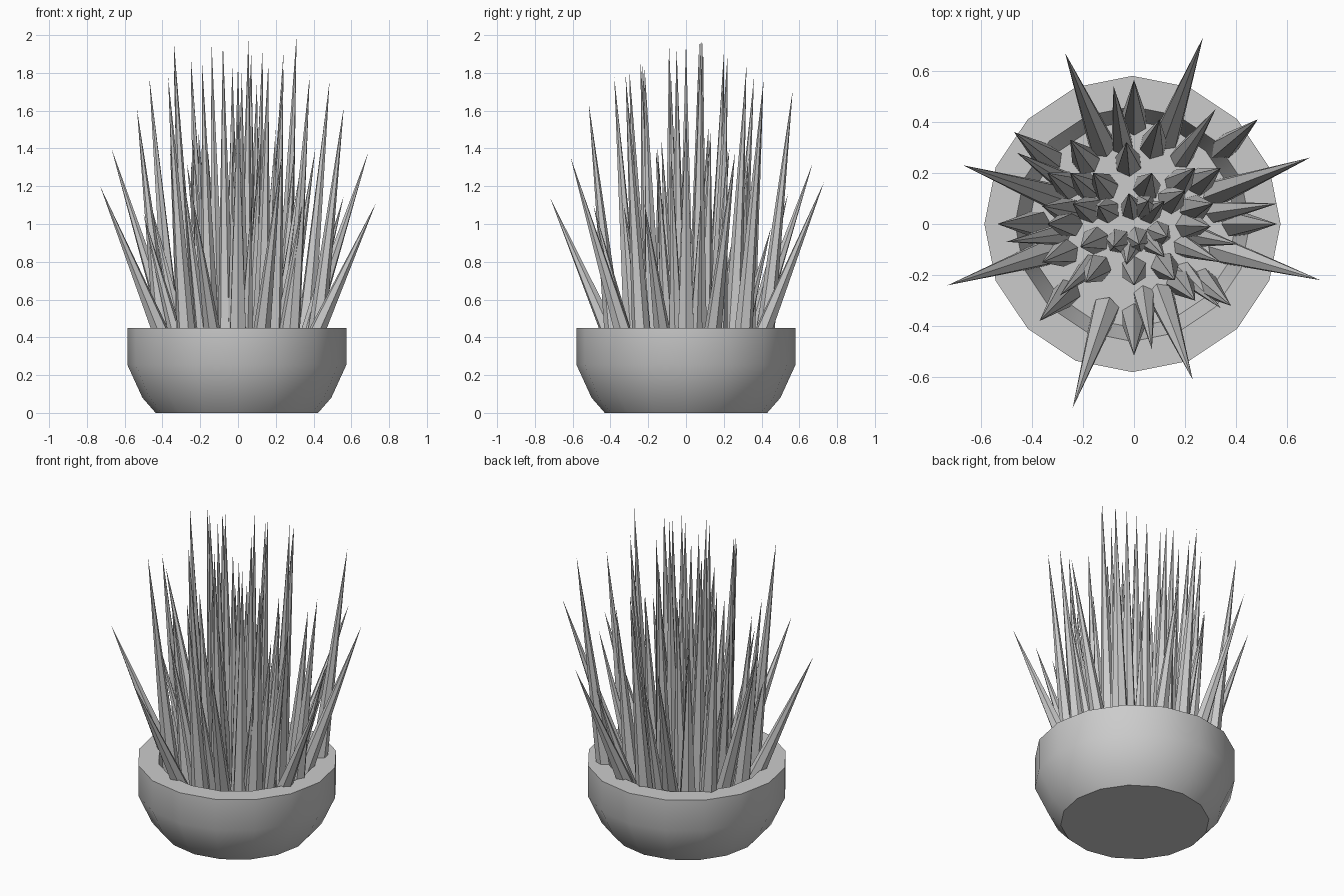
import bpy, bmesh, math
from mathutils import Vector, Matrix

default_cube = bpy.data.objects.get("Cube")
if default_cube:
    bpy.data.objects.remove(default_cube, do_unlink=True)

FLOOR = 0.27
SPIKE_BASE = FLOOR - 0.01


def make_material(name, value):
    mat = bpy.data.materials.new(name)
    mat.use_nodes = True
    colour = (value, value, value, 1)
    mat.diffuse_color = colour
    mat.node_tree.nodes["Principled BSDF"].inputs["Base Color"].default_value = colour
    return mat


grey = make_material("light grey", 0.6)


def finish(name, bm):
    """Turn a bmesh into a named, linked object."""
    bmesh.ops.recalc_face_normals(bm, faces=bm.faces)
    mesh = bpy.data.meshes.new(name)
    bm.to_mesh(mesh)
    bm.free()
    mesh.materials.append(grey)
    obj = bpy.data.objects.new(name, mesh)
    bpy.context.collection.objects.link(obj)
    return obj


def lathe(name, profile, sides):
    """Revolve a radius/height profile and cap both ends."""
    bm = bmesh.new()
    rings = []
    for radius, z in profile:
        angles = [math.tau * i / sides for i in range(sides)]
        rings.append([bm.verts.new((radius * math.cos(a), radius * math.sin(a), z))
                      for a in angles])
    for low, high in zip(rings, rings[1:]):
        for i in range(sides):
            j = (i + 1) % sides
            bm.faces.new((low[i], low[j], high[j], high[i]))
    bm.faces.new(rings[0])
    bm.faces.new(rings[-1])
    return finish(name, bm)


def add_spike(bm, base, tip, radius):
    """Add one six-sided cone leaning from base to tip."""
    axis = tip - base
    turn = axis.to_track_quat('Z', 'Y').to_matrix().to_4x4()
    middle = Matrix.Translation((base + tip) / 2)
    bmesh.ops.create_cone(bm, cap_ends=True, segments=6, radius1=radius, radius2=0,
                          depth=axis.length, matrix=middle @ turn)


def spikes(name, tips, root, radius):
    """Each spike starts at a fraction (root) of its tip's distance from the centre."""
    bm = bmesh.new()
    for x, y, z in tips:
        add_spike(bm, Vector((x * root, y * root, SPIKE_BASE)), Vector((x, y, z)), radius)
    return finish(name, bm)


# Pot: rounded bowl with a thick flat rim, tapered inside wall and flat floor
pot = lathe("pot", [(0.43, 0), (0.50, 0.08), (0.58, 0.255), (0.58, 0.45),
                    (0.46, 0.45), (0.405, FLOOR)], 16)
pot.data.shade_smooth()
pot.data.set_sharp_from_angle(angle=math.radians(35))
pot.location.x = -0.006

# Outermost spikes, splayed over the rim
spikes("splayed_spikes", [
    (0.69, 0.26, 1.38), (0.27, 0.73, 1.22), (-0.27, 0.67, 1.32), (-0.67, 0.23, 1.40),
    (-0.73, -0.24, 1.20), (-0.24, -0.72, 1.14), (0.23, -0.61, 1.35), (0.73, -0.22, 1.11)],
    0.465, 0.055)

# Tall outer spikes
spikes("outer_spikes", [
    (0.56, 0, 1.62), (0.485, 0.41, 1.76), (0, 0.565, 1.71), (-0.47, 0.36, 1.78),
    (-0.535, 0, 1.61), (-0.37, -0.38, 1.78), (0, -0.515, 1.64), (0.38, -0.32, 1.79)],
    0.71, 0.055)

# Short spikes between the tall ones
spikes("short_spikes", [
    (0.56, 0.08, 1.15), (0.32, 0.45, 0.98), (-0.08, 0.54, 1.16), (-0.46, 0.28, 1.10),
    (-0.50, -0.07, 1.05), (-0.29, -0.28, 1.25), (0.07, -0.49, 1.10), (0.34, -0.33, 1.10),
    (0.41, -0.08, 1.40), (0.34, -0.15, 1.35)],
    0.58, 0.045)

# Tall middle spikes
spikes("middle_spikes", [
    (0.31, 0.08, 2.0), (0.34, 0.22, 1.40), (0.10, 0.41, 1.75), (-0.03, 0.32, 1.84),
    (-0.25, 0.33, 1.35), (-0.34, 0.20, 1.84), (-0.34, 0, 1.97), (-0.36, -0.15, 1.40),
    (-0.19, -0.23, 1.85), (0, -0.24, 1.85), (0.16, -0.22, 1.84), (0.24, -0.30, 1.82)],
    0.75, 0.055)

# Inner spikes
spikes("inner_spikes", [
    (0.24, 0.22, 1.90), (0.30, -0.01, 1.40), (0.20, 0.13, 1.50), (0.07, 0.20, 1.90),
    (-0.16, 0.20, 1.40), (-0.25, 0.20, 1.89), (-0.36, 0.07, 1.40), (-0.24, 0.08, 1.45),
    (-0.21, -0.09, 1.50)],
    0.72, 0.055)

# Centre clump of tall spikes with short ones leaning between them
spikes("centre_spikes", [
    (0.055, 0.09, 1.99), (0.13, -0.05, 1.94), (0.02, -0.08, 1.80),
    (-0.08, -0.09, 1.96), (-0.14, 0.07, 1.96)],
    0.75, 0.05)
spikes("short_centre_spikes", [
    (0.12, 0.09, 1.50), (0.12, -0.13, 1.45), (-0.03, -0.16, 1.40), (-0.02, 0.12, 1.53)],
    0.5, 0.045)
